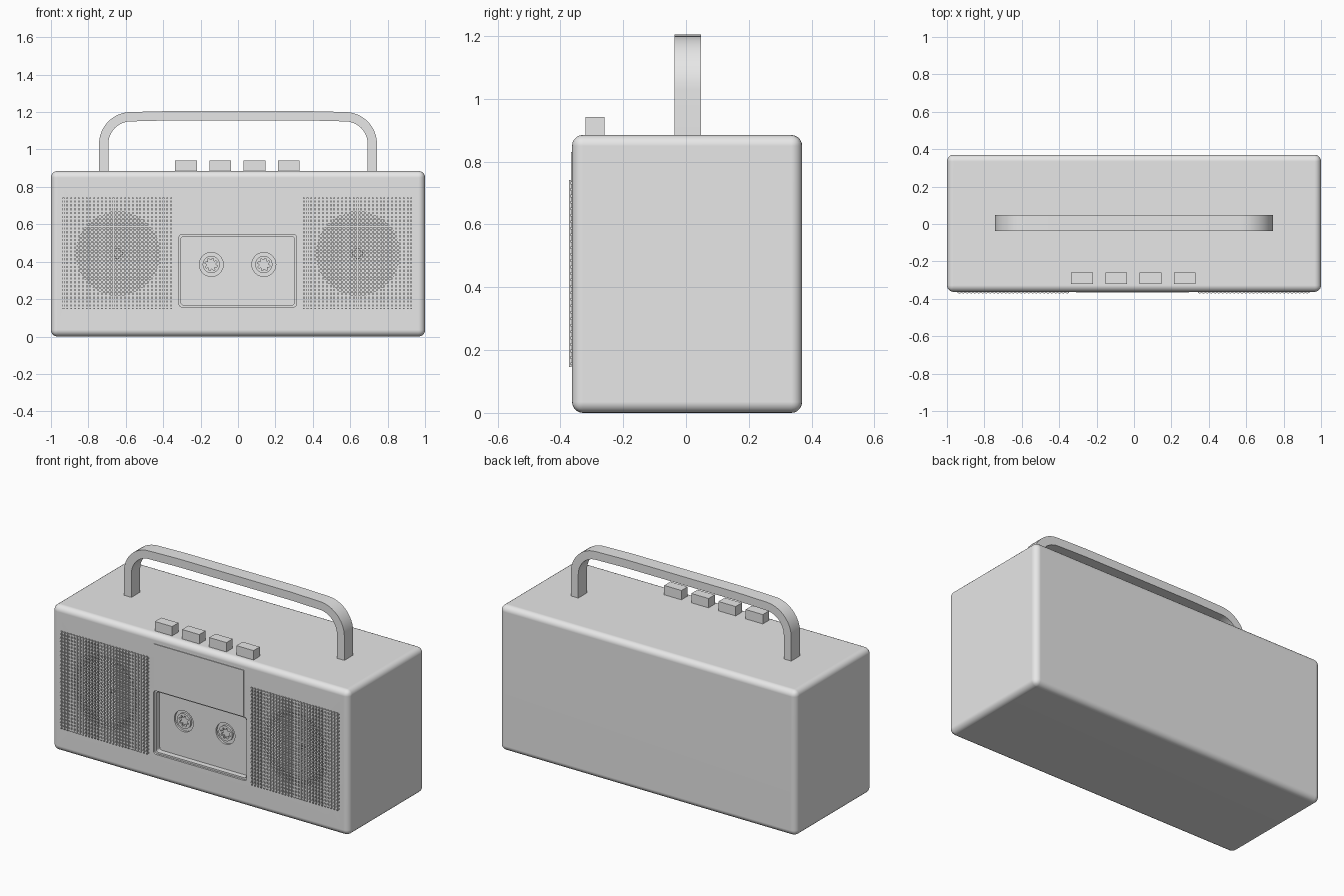
import bpy, bmesh
from math import sin, cos, pi, radians
from mathutils import Matrix, Vector

if "Cube" in bpy.data.objects:
    bpy.data.objects.remove(bpy.data.objects["Cube"])

grey = bpy.data.materials.new("light grey plastic")
grey.use_nodes = True
grey.diffuse_color = (0.8, 0.8, 0.8, 1)
grey.node_tree.nodes["Principled BSDF"].inputs["Base Color"].default_value = (0.8, 0.8, 0.8, 1)

FRONT, BACK, TOP = -0.363, 0.37, 0.885


def add_box(bm, lo, hi):
    lo, hi = Vector(lo), Vector(hi)
    m = Matrix.Translation((lo + hi) / 2) @ Matrix.Diagonal((*(hi - lo), 1))
    return bmesh.ops.create_cube(bm, size=1, matrix=m)["verts"]


def add_disc(bm, x, z, y0, y1, r0, r1, segments=48):
    """Round solid along y: radius r0 at y0 and r1 at y1."""
    m = Matrix.Translation((x, (y0 + y1) / 2, z)) @ Matrix.Rotation(radians(-90), 4, "X")
    bmesh.ops.create_cone(bm, cap_ends=True, segments=segments,
                          radius1=r0, radius2=r1, depth=y1 - y0, matrix=m)


def finish(bm, name, smooth=True):
    bmesh.ops.recalc_face_normals(bm, faces=bm.faces)
    mesh = bpy.data.meshes.new(name)
    bm.to_mesh(mesh)
    bm.free()
    mesh.materials.append(grey)
    ob = bpy.data.objects.new(name, mesh)
    bpy.context.collection.objects.link(ob)
    if smooth:
        shade(ob)
    return ob


def shade(ob):
    activate(ob)
    bpy.ops.object.shade_smooth_by_angle(angle=radians(35))


def activate(ob):
    bpy.ops.object.select_all(action="DESELECT")
    ob.select_set(True)
    bpy.context.view_layer.objects.active = ob


def cut(ob, cutter):
    mod = ob.modifiers.new("cut", "BOOLEAN")
    mod.operation, mod.solver, mod.object = "DIFFERENCE", "EXACT", cutter
    activate(ob)
    bpy.ops.object.modifier_apply(modifier=mod.name)
    bpy.data.objects.remove(cutter)


# Rounded case
bm = bmesh.new()
add_box(bm, (-1, FRONT, 0), (1, BACK, TOP))
bmesh.ops.bevel(bm, geom=bm.edges[:], offset=0.035, segments=5, profile=0.5, affect="EDGES")
body = finish(bm, "case", smooth=False)

# Speaker cones sunk into the front
for x in (-0.642, 0.642):
    bm = bmesh.new()
    add_disc(bm, x, 0.444, FRONT - 0.01, FRONT + 0.07, 0.25, 0.1)
    cut(body, finish(bm, "cone_cutter", smooth=False))

# Cassette bay with rounded corners and a stepped lip
for inset, depth in ((0, 0.012), (0.01, 0.045)):
    bm = bmesh.new()
    add_box(bm, (-0.315 + inset, FRONT - 0.03, 0.158 + inset),
            (0.312 - inset, FRONT + depth, 0.545 - inset))
    long_edges = [e for e in bm.edges if abs(e.verts[0].co.y - e.verts[1].co.y) > 0.01]
    bmesh.ops.bevel(bm, geom=long_edges, offset=0.015, segments=4, profile=0.5, affect="EDGES")
    cut(body, finish(bm, "bay_cutter", smooth=False))

# Reel wells in the bay floor
FLOOR = FRONT + 0.045
REELS = {"right": -0.143, "left": 0.138}
for x in REELS.values():
    bm = bmesh.new()
    add_disc(bm, x, 0.385, FLOOR - 0.01, FLOOR + 0.012, 0.064, 0.064)
    cut(body, finish(bm, "reel_cutter", smooth=False))
shade(body)
normals = body.modifiers.new("even normals", "WEIGHTED_NORMAL")
normals.keep_sharp = True

# Reel rings with a toothed opening
for side, x in REELS.items():
    bm = bmesh.new()
    n, rows = 32, []
    for i in range(n):
        a = 2 * pi * i / n
        inner = 0.023 if i % 4 < 2 else 0.034
        ring = [(0.046, FLOOR + 0.012), (0.046, FLOOR), (inner, FLOOR), (inner, FLOOR + 0.012)]
        rows.append([bm.verts.new((x + r * cos(a), y, 0.385 + r * sin(a))) for r, y in ring])
    for i in range(n):
        p, q = rows[i], rows[(i + 1) % n]
        for j in range(4):
            k = (j + 1) % 4
            bm.faces.new((p[j], p[k], q[k], q[j]))
    finish(bm, side + "_reel")

# Panel above the cassette bay
bm = bmesh.new()
add_box(bm, (-0.31, FRONT - 0.004, 0.55), (0.295, FRONT + 0.01, 0.83))
finish(bm, "tuner_panel")

# Wire grilles: crossing bars with free ends
for side, x in (("right", -0.645), ("left", 0.639)):
    bm = bmesh.new()
    half, count, w = 0.298, 29, 0.0042
    for i in range(count):
        o = -half + 0.01 + (2 * half - 0.02) * i / (count - 1)
        z = 0.444 + o
        add_box(bm, (x - half, FRONT - 0.005, z - w), (x + half, FRONT + 0.002, z + w))
        add_box(bm, (x + o - w, FRONT - 0.009, 0.444 - half),
                (x + o + w, FRONT - 0.002, 0.444 + half))
    finish(bm, side + "_speaker_grille", smooth=False)

    # Centre cap and cone behind the grille
    bm = bmesh.new()
    add_disc(bm, x, 0.444, FRONT + 0.04, FRONT + 0.08, 0.02, 0.03, 24)
    finish(bm, side + "_speaker_cap")

# Push buttons
for i in range(4):
    x = -0.278 + i * 0.183
    bm = bmesh.new()
    add_box(bm, (x - 0.058, -0.32, TOP - 0.02), (x + 0.058, -0.26, 0.942))
    finish(bm, "button_%d" % (i + 1), smooth=False)

# Carrying handle: flat strap swept up, over and down
R, T, H, W = 0.17, 0.05, 1.205, 0.743
path = [((W, TOP - 0.02), (W - T, TOP - 0.02))]
for i in range(13):
    a = pi / 2 * i / 12
    cx, cz = W - R, H - R - 0.005
    path.append(((cx + R * cos(a), cz + R * sin(a)),
                 (cx + (R - T) * cos(a), cz + (R - T) * sin(a))))
path.append(((0.38, H), (0.38, H - T)))
path += [((-o[0], o[1]), (-i[0], i[1])) for o, i in reversed(path)]
bm = bmesh.new()
rows = [[bm.verts.new((p[0], y, p[1])) for p, y in
         ((o, -0.037), (o, 0.048), (i, 0.048), (i, -0.037))] for o, i in path]
for p, q in zip(rows, rows[1:]):
    for j in range(4):
        k = (j + 1) % 4
        bm.faces.new((p[j], p[k], q[k], q[j]))
bm.faces.new(rows[0])
bm.faces.new(rows[-1])
finish(bm, "carrying_handle")
